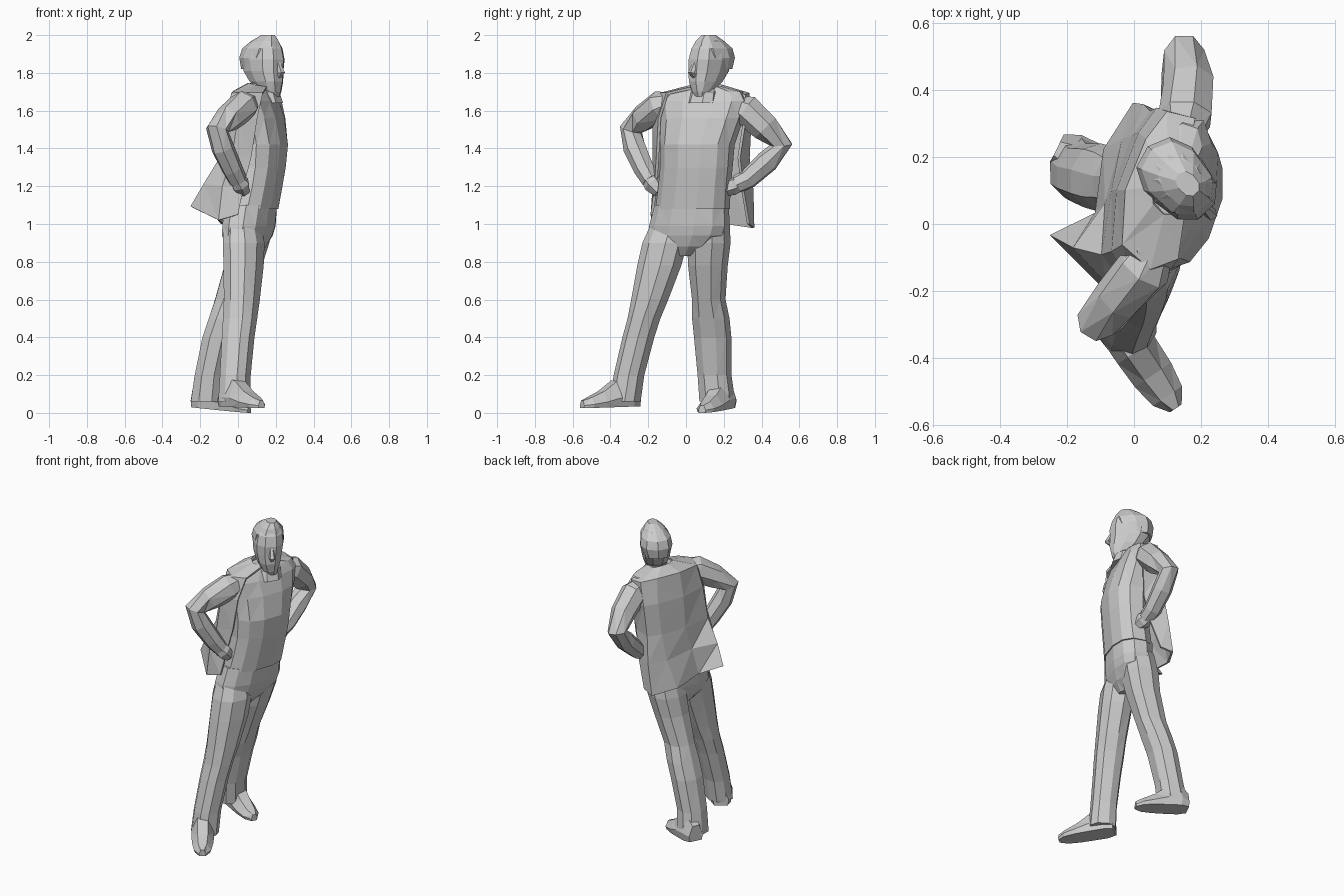
import bpy, bmesh, math
from mathutils import Vector


def make(name, rings, closed=True, caps=True):
    """Skin a list of equal-length point rings into one flat-shaded mesh."""
    bm = bmesh.new()
    rows = [[bm.verts.new(p) for p in r] for r in rings]
    n = len(rows[0])
    for a, b in zip(rows, rows[1:]):
        for i in range(n if closed else n - 1):
            j = (i + 1) % n
            bm.faces.new((a[i], a[j], b[j], b[i]))
    if caps:
        bm.faces.new(rows[0][::-1])
        bm.faces.new(rows[-1])
    bmesh.ops.triangulate(bm, faces=bm.faces[:])
    bmesh.ops.recalc_face_normals(bm, faces=bm.faces[:])
    me = bpy.data.meshes.new(name)
    bm.to_mesh(me)
    bm.free()
    ob = bpy.data.objects.new(name, me)
    bpy.context.collection.objects.link(ob)
    return ob


def loft(name, rings, yaw, n=9):
    """Horizontal rings (x, y, z, half depth, half width); yaw turns the facing from +x."""
    yaw = math.radians(yaw)
    f = Vector((math.cos(yaw), -math.sin(yaw), 0))
    a = Vector((math.sin(yaw), math.cos(yaw), 0))
    out = []
    for x, y, z, d, w in rings:
        ring = []
        for i in range(n):
            t = 2 * math.pi * (i + .5) / n
            c, s = [math.copysign(abs(v) ** .85, v) for v in (math.cos(t), math.sin(t))]
            ring.append(Vector((x, y, z)) + f * d * c + a * w * s)
        out.append(ring)
    return make(name, out)


def tube(name, pts, n=7):
    """Rings (x, y, z, radius) set square to the path."""
    P = [Vector(p[:3]) for p in pts]
    out = []
    for i, p in enumerate(P):
        t = (P[min(i + 1, len(P) - 1)] - P[max(i - 1, 0)]).normalized()
        u = t.cross(Vector((1, 0, 0.2))).normalized()
        v = t.cross(u)
        out.append([p + (u * math.cos(k * math.tau / n) + v * math.sin(k * math.tau / n)) * pts[i][3]
                    for k in range(n)])
    return make(name, out)


def shoe(name, heel, toe, base, toe_base):
    """Flat-soled shoe from heel to toe."""
    h, t = Vector(heel + (base,)), Vector(toe + (toe_base,))
    side = (t - h).cross(Vector((0, 0, 1))).normalized()
    out = []
    for k, w, z in ((0, .045, .1), (.15, .065, .15), (.4, .065, .14), (.65, .062, .085),
                    (.87, .05, .055), (1, .02, .04)):
        c = h.lerp(t, k)
        out.append([c + side * w * s + Vector((0, 0, z * q))
                    for s, q in ((-.9, 0), (.9, 0), (1.05, .35), (.5, 1), (-.5, 1), (-1.05, .35))])
    return make(name, out)


# Sweater and trousers
loft("sweater", [(.075, .035, 1.08, .128, .2), (.1, .045, 1.2, .125, .195), (.115, .055, 1.3, .128, .195),
                 (.12, .06, 1.42, .135, .2), (.11, .085, 1.56, .122, .225), (.1, .09, 1.65, .1, .25),
                 (.1, .1, 1.7, .075, .21), (.12, .11, 1.73, .045, .08)], 19, 12)
loft("trouser_hips", [(.03, .0, .83, .07, .05), (.04, .0, .88, .1, .15), (.05, .008, .94, .118, .212),
                      (.058, .018, .99, .125, .218), (.068, .03, 1.1, .128, .2)], 19, 12)
loft("right_trouser_leg", [(.02, -.075, 1.02, .09, .1), (.03, -.11, .9, .105, .12), (.03, -.14, .78, .1, .118),
                           (.02, -.19, .6, .092, .098), (.01, -.22, .5, .09, .085), (0, -.25, .4, .085, .083),
                           (-.015, -.3, .2, .08, .08), (-.02, -.32, .06, .085, .08)], 25)
loft("left_trouser_leg", [(.08, .12, 1.02, .1, .11), (.055, .12, .9, .108, .115), (.025, .115, .78, .1, .105),
                          (-.035, .12, .6, .09, .088), (-.07, .13, .5, .087, .1), (-.105, .14, .4, .085, .1),
                          (-.15, .15, .2, .082, .09), (-.165, .165, .06, .088, .095)], 15)

# Shoes
shoe("right_shoe", (-.07, -.265), (.125, -.55), .035, .025)
shoe("left_shoe", (-.23, .225), (.06, .085), .03, 0)

# Open jacket: yoke at the neck, back panel wrapping both sides, hem flaring behind the right hip
rows = [
    [(.15, .03, 1.72), (.09, .03, 1.73), (.06, .06, 1.74), (.055, .11, 1.74), (.07, .16, 1.74), (.1, .19, 1.73), (.16, .18, 1.72)],
    [(.13, -.1, 1.69), (.05, -.13, 1.69), (-.03, -.06, 1.69), (-.02, .1, 1.7), (.04, .25, 1.7), (.1, .33, 1.69), (.18, .31, 1.68)],
    [(.1, -.14, 1.56), (0, -.17, 1.55), (-.06, -.08, 1.55), (-.045, .1, 1.55), (.02, .27, 1.55), (.07, .34, 1.55), (.19, .31, 1.55)],
    [(.07, -.15, 1.36), (-.03, -.17, 1.35), (-.09, -.09, 1.35), (-.06, .1, 1.35), (0, .26, 1.35), (.05, .33, 1.35), (.16, .28, 1.35)],
    [(.03, -.16, 1.2), (-.08, -.17, 1.2), (-.175, -.07, 1.21), (-.08, .06, 1.2), (-.03, .25, 1.18), (.03, .35, 1.18), (.13, .3, 1.18)],
    [(.0, -.18, 1.05), (-.1, -.175, 1.02), (-.245, -.035, 1.09), (-.11, .03, 1.03), (-.085, .22, 1.0), (0, .355, .98), (.07, .33, 1.0)],
]
jacket = make("jacket", rows, closed=False, caps=False)
m = jacket.modifiers.new("cloth", 'SOLIDIFY')
m.thickness = .015
m.offset = 0

# Sleeves bent to the hips, with fists
tube("right_sleeve", [(.07, -.055, 1.65, .05), (.03, -.135, 1.625, .083), (-.05, -.225, 1.56, .074),
                      (-.11, -.29, 1.5, .062), (-.08, -.27, 1.4, .062), (-.03, -.22, 1.29, .056),
                      (0, -.185, 1.23, .05)])
tube("left_sleeve", [(.14, .24, 1.64, .05), (.155, .32, 1.605, .083), (.165, .42, 1.51, .077),
                     (.15, .505, 1.42, .062), (.14, .43, 1.33, .062), (.13, .33, 1.24, .055),
                     (.125, .27, 1.21, .05)])
tube("right_hand", [(-.01, -.2, 1.25, .04), (.015, -.175, 1.21, .05), (.03, -.14, 1.17, .035)], 6)
tube("left_hand", [(.125, .28, 1.21, .04), (.13, .245, 1.2, .05), (.14, .2, 1.18, .035)], 6)

# Neck, collar and head (the head is turned towards the right foot)
loft("neck", [(.14, .1, 1.63, .06, .06), (.135, .115, 1.78, .065, .06)], 40, 8)
loft("collar", [(.155, .09, 1.64, .08, .085), (.145, .1, 1.7, .07, .078), (.14, .105, 1.715, .055, .06)], 30, 8)
loft("head", [(.19, .08, 1.675, .03, .03), (.175, .085, 1.7, .055, .05), (.15, .105, 1.755, .1, .075),
              (.135, .12, 1.81, .12, .088), (.133, .128, 1.87, .128, .095), (.135, .13, 1.93, .112, .085),
              (.143, .128, 1.97, .075, .06), (.15, .125, 1.985, .03, .03)], 48, 10)
tube("nose", [(.21, .05, 1.86, .012), (.23, .03, 1.8, .02), (.215, .045, 1.78, .012)], 5)
loft("hair", [(.11, .15, 1.82, .098, .08), (.118, .146, 1.88, .115, .098), (.13, .136, 1.93, .116, .09),
              (.145, .125, 1.97, .08, .06), (.16, .12, 2.0, .04, .03)], 48, 9)
